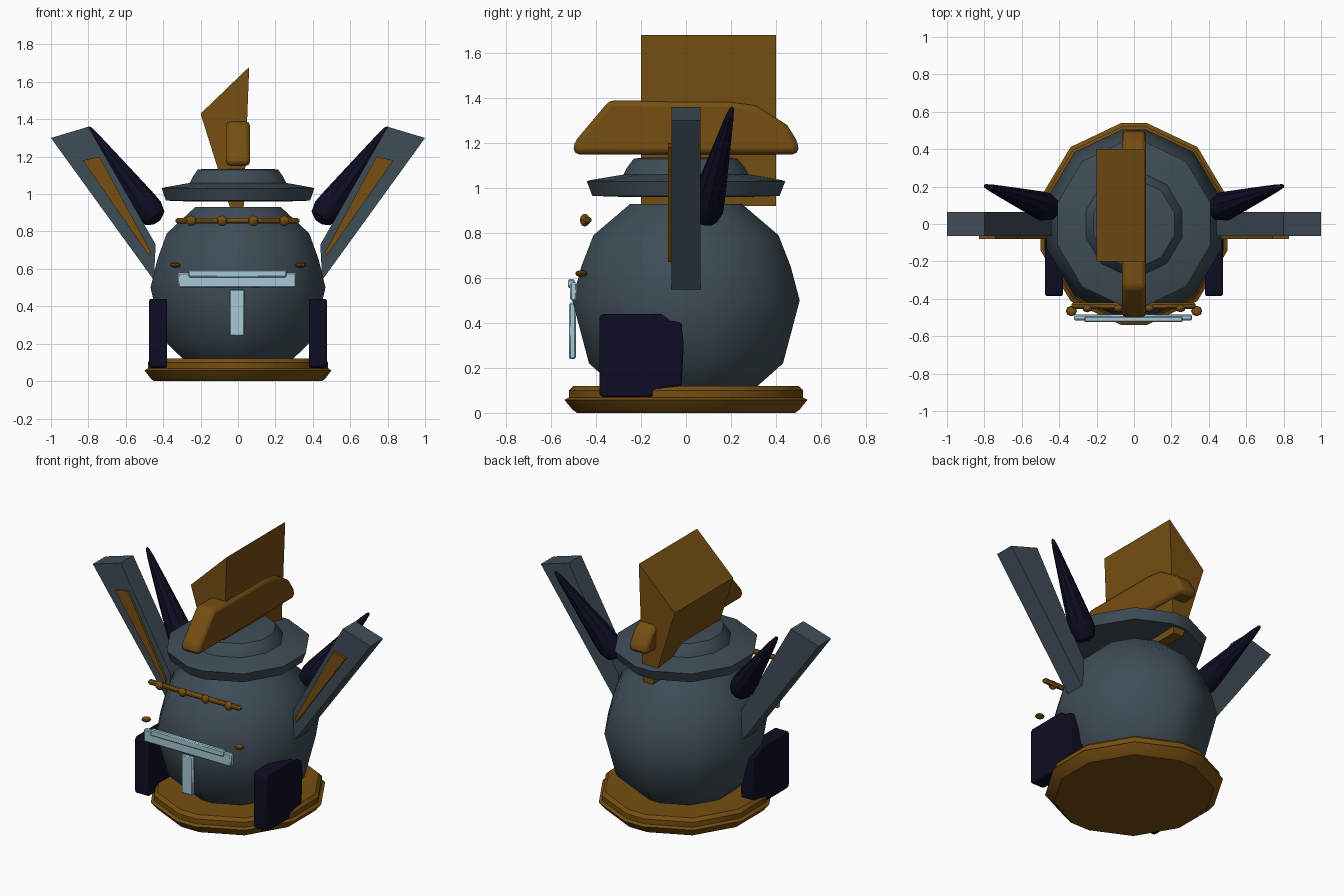
import bpy, bmesh, math
from mathutils import Vector

if "Cube" in bpy.data.objects:
    bpy.data.objects.remove(bpy.data.objects["Cube"], do_unlink=True)


def material(name, rgb):
    m = bpy.data.materials.new(name)
    m.use_nodes = True
    m.diffuse_color = (*rgb, 1)
    m.node_tree.nodes["Principled BSDF"].inputs["Base Color"].default_value = (*rgb, 1)
    return m


gold = material("bronze gold", (0.18, 0.077, 0.006))
slate = material("slate grey", (0.049, 0.074, 0.094))
navy = material("dark navy", (0.004, 0.004, 0.017))
ice = material("pale ice blue", (0.38, 0.58, 0.68))


def finish(name, bm, mat, bevel=0, segments=2, smooth=True):
    bmesh.ops.recalc_face_normals(bm, faces=bm.faces)
    me = bpy.data.meshes.new(name)
    bm.to_mesh(me)
    bm.free()
    me.materials.append(mat)
    ob = bpy.data.objects.new(name, me)
    bpy.context.collection.objects.link(ob)
    if bevel:
        b = ob.modifiers.new("bevel", "BEVEL")
        b.width, b.segments = bevel, segments
    if smooth:
        bpy.ops.object.select_all(action="DESELECT")
        ob.select_set(True)
        bpy.context.view_layer.objects.active = ob
        bpy.ops.object.shade_smooth_by_angle(angle=math.radians(35))
    return ob


def loft(bm, rings):
    """Bridge rings of points and cap both ends."""
    rings = [[bm.verts.new(p) for p in r] for r in rings]
    n = len(rings[0])
    for a, b in zip(rings, rings[1:]):
        for i in range(n):
            j = (i + 1) % n
            bm.faces.new((a[i], a[j], b[j], b[i]))
    bm.faces.new(rings[0])
    bm.faces.new(rings[-1])


# Uneven twelve-sided outline shared by the round parts
quarter = [7.5, 41, 75]
half = quarter + [180 - a for a in reversed(quarter)]
angles = [math.radians(a) for a in half + [360 - a for a in reversed(half)]]


def turned(name, profile, mat):
    bm = bmesh.new()
    loft(bm, [[(0.95 * r * math.sin(a), r * math.cos(a), z) for a in angles]
              for r, z in profile])
    return finish(name, bm, mat)


def prism(name, points, axis, lo, hi, mat, bevel=0, segments=2):
    """Extrude a flat outline along x (points are y,z) or y (points are x,z)."""
    bm = bmesh.new()
    place = (lambda p, d: (d, *p)) if axis == "x" else (lambda p, d: (p[0], d, p[1]))
    loft(bm, [[place(p, d) for p in points] for d in (lo, hi)])
    return finish(name, bm, mat, bevel, segments, smooth=bevel > 0)


def box(name, x, y, z, mat, bevel=0.006):
    outline = [(x[0], z[0]), (x[1], z[0]), (x[1], z[1]), (x[0], z[1])]
    return prism(name, outline, "y", *y, mat, bevel, 1)


def bead(name, loc, size, mat):
    bm = bmesh.new()
    bmesh.ops.create_uvsphere(bm, u_segments=8, v_segments=6, radius=1)
    for v in bm.verts:
        v.co = Vector(loc) + v.co * Vector(size)
    return finish(name, bm, mat)


# Pot: base plate, body, lid
turned("base_plate", [(0.49, 0), (0.51, 0.015), (0.545, 0.058), (0.525, 0.068),
                      (0.525, 0.1), (0.505, 0.12)], gold)
turned("body", [(0.31, 0.11), (0.435, 0.22), (0.51, 0.5), (0.47, 0.65),
                (0.415, 0.79), (0.25, 0.93)], slate)
turned("lid", [(0.27, 0.96), (0.42, 0.965), (0.445, 1.03), (0.43, 1.035), (0.28, 1.06),
               (0.265, 1.09), (0.235, 1.13), (0.2, 1.135)], slate)

# Crest fin and handle on the lid
prism("crest_fin", [(0.06, 1.68), (-0.2, 1.43), (-0.04, 0.92), (0.03, 0.92)],
      "y", -0.2, 0.4, gold)
prism("lid_handle", [(-0.5, 1.15), (-0.5, 1.2), (-0.34, 1.39), (0.2, 1.385), (0.31, 1.37),
                     (0.45, 1.28), (0.5, 1.2), (0.5, 1.15)],
      "x", -0.065, 0.065, gold, 0.03)

# Mirrored side parts
for side, s in (("left", 1), ("right", -1)):
    prism(side + "_arm", [(s * x, z) for x, z in
                          ((1, 1.3), (0.8, 1.36), (0.44, 0.73), (0.45, 0.54))],
          "y", -0.065, 0.065, slate)
    prism(side + "_arm_inlay", [(s * x, z) for x, z in
                                ((0.83, 1.18), (0.74, 1.2), (0.465, 0.69), (0.475, 0.67))],
          "y", -0.08, -0.06, gold)

    # Horn: tapered along a slanted axis with a rounded root
    start, tip = Vector((s * 0.44, 0.08, 0.865)), Vector((s * 0.8, 0.205, 1.36))
    turn = (tip - start).to_track_quat("Z", "Y")
    bm = bmesh.new()
    loft(bm, [[start.lerp(tip, t) + turn @ Vector((r * math.cos(k * math.pi / 5),
                                                  r * math.sin(k * math.pi / 5), 0))
               for k in range(10)]
              for t, r in ((-0.02, 0.03), (0.01, 0.062), (0.1, 0.078), (0.2, 0.073),
                           (0.55, 0.047), (0.9, 0.02), (0.98, 0.011), (1, 0.003))])
    finish(side + "_horn", bm, navy)

    # Side pad
    prism(side + "_side_pad", [(-0.385, 0.08), (-0.385, 0.43), (-0.37, 0.44), (-0.11, 0.44),
                               (-0.07, 0.41), (-0.02, 0.4), (-0.01, 0.3), (-0.02, 0.12),
                               (-0.1, 0.11), (-0.14, 0.07), (-0.37, 0.07)],
          "x", *sorted((s * 0.38, s * 0.475)), navy, 0.022)
    bead(side + "_stud", (s * 0.335, -0.465, 0.62), (0.03, 0.028, 0.015), gold)

# Front emblem
box("emblem_bar", (-0.32, 0.31), (-0.515, -0.485), (0.5, 0.58), ice)
box("emblem_ridge", (-0.265, 0.26), (-0.525, -0.495), (0.555, 0.595), ice)
box("emblem_stem", (-0.045, 0.035), (-0.52, -0.49), (0.24, 0.49), ice)

# Beaded rail
box("rail", (-0.335, 0.33), (-0.455, -0.42), (0.842, 0.872), gold, 0.01)
for i in range(4):
    bead(f"rail_bead_{i + 1}", (-0.25 + i * 0.166, -0.45, 0.857), (0.028, 0.022, 0.028), gold)
